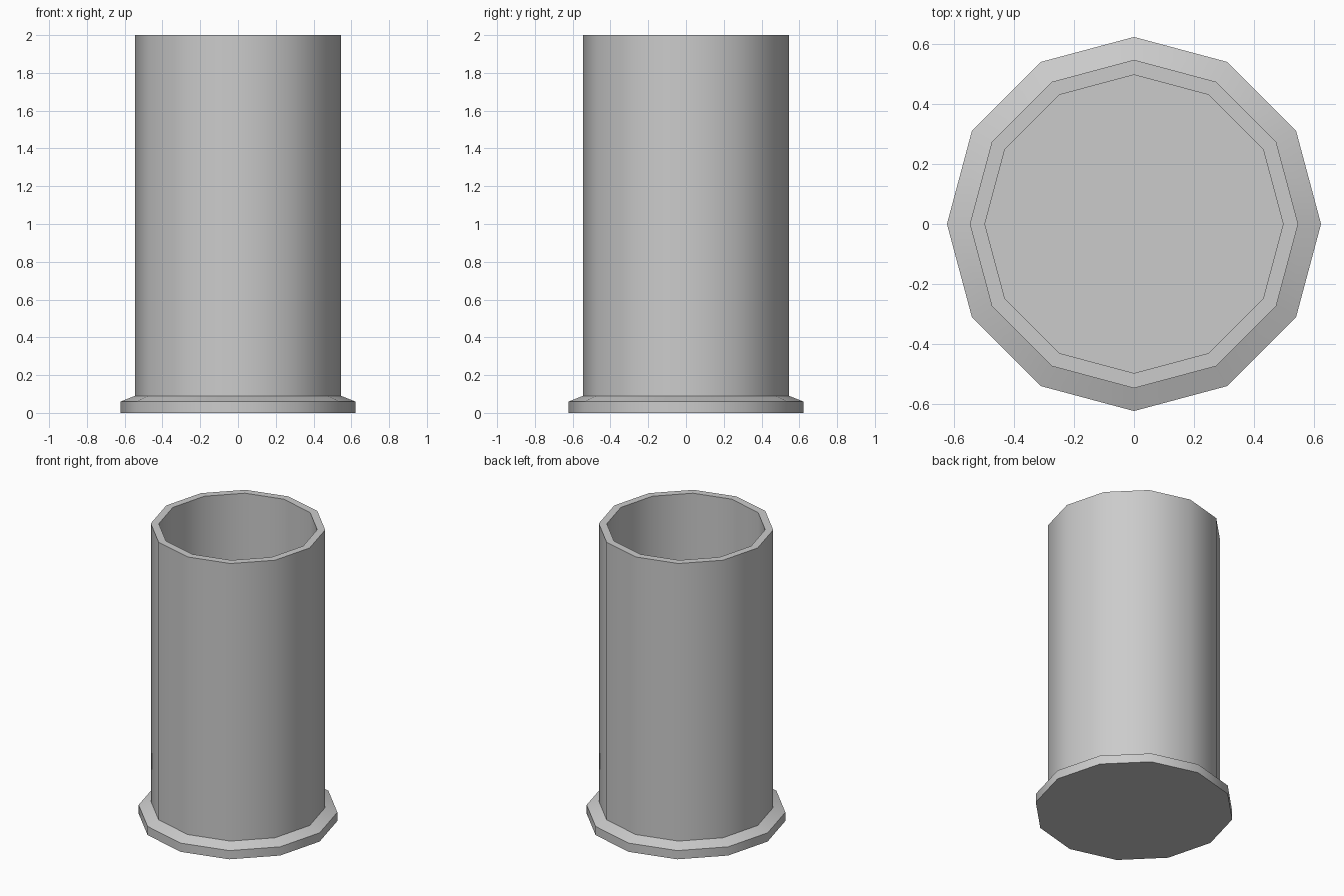
import bpy, bmesh, math

if "Cube" in bpy.data.objects:
    bpy.data.objects.remove(bpy.data.objects["Cube"])

SIDES = 12

# Cross-section (radius, height): flange, chamfer, outer wall, rim, inner wall, floor
profile = [(0.622, 0.0), (0.622, 0.06), (0.546, 0.09), (0.546, 2.0),
           (0.496, 2.0), (0.496, 0.06)]

bm = bmesh.new()
rings = []
for r, z in profile:
    rings.append([bm.verts.new((r * math.cos(i * math.tau / SIDES),
                                r * math.sin(i * math.tau / SIDES), z))
                  for i in range(SIDES)])

# Walls between neighbouring rings
for a, b in zip(rings, rings[1:]):
    for i in range(SIDES):
        j = (i + 1) % SIDES
        bm.faces.new((a[i], a[j], b[j], b[i]))

# Closed underside and inside floor
bm.faces.new(rings[0][::-1])
bm.faces.new(rings[-1])
bmesh.ops.recalc_face_normals(bm, faces=bm.faces)

mesh = bpy.data.meshes.new("flanged_cup")
bm.to_mesh(mesh)
bm.free()
cup = bpy.data.objects.new("flanged_cup", mesh)
bpy.context.collection.objects.link(cup)

# Smooth round the walls, sharp at the rims
bpy.context.view_layer.objects.active = cup
cup.select_set(True)
bpy.ops.object.shade_smooth_by_angle(angle=math.radians(35))
